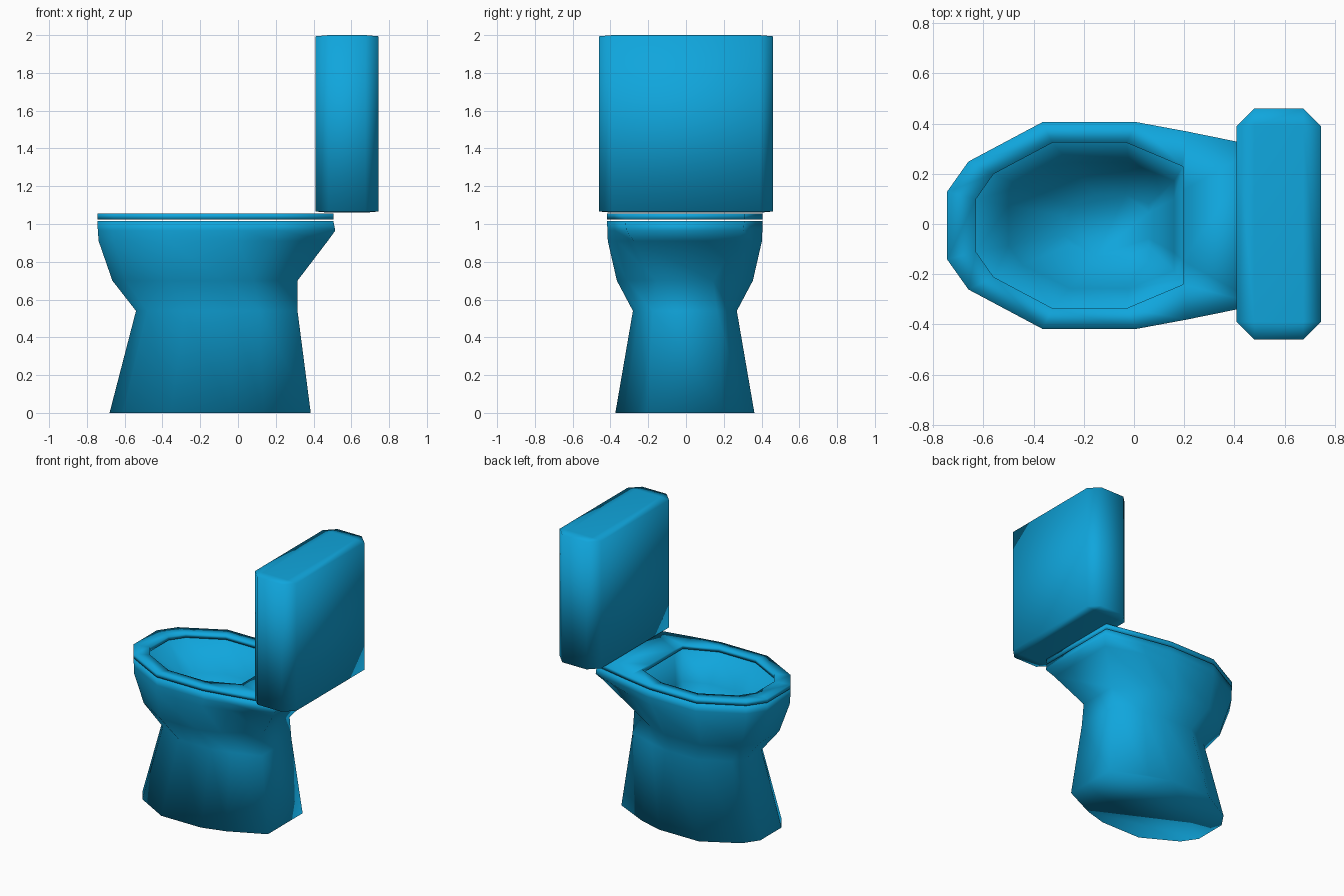
import bpy
import bmesh
from mathutils import Matrix

default = bpy.data.objects.get("Cube")
if default:
    bpy.data.objects.remove(default, do_unlink=True)

BLUE = (0.005, 0.38, 0.72, 1.0)
ceramic = bpy.data.materials.new("blue ceramic")
ceramic.use_nodes = True
ceramic.diffuse_color = BLUE
ceramic.node_tree.nodes["Principled BSDF"].inputs["Base Color"].default_value = BLUE

SHIFT = -0.006  # sideways offset of the bowl

# Half outlines, running from the front tip to the back
RIM = [(-0.745, 0.135), (-0.66, 0.255), (-0.365, 0.412),
       (0.01, 0.412), (0.21, 0.375), (0.505, 0.315)]
HOLE = [(-0.63, 0.105), (-0.56, 0.205), (-0.325, 0.33),
        (-0.03, 0.33), (0.195, 0.235), (0.195, 0.14)]


def finish(name, bm):
    """Turn a bmesh into a smooth shaded object."""
    bmesh.ops.recalc_face_normals(bm, faces=bm.faces)
    for face in bm.faces:
        face.smooth = True
    mesh = bpy.data.meshes.new(name)
    bm.to_mesh(mesh)
    bm.free()
    mesh.materials.append(ceramic)
    obj = bpy.data.objects.new(name, mesh)
    bpy.context.collection.objects.link(obj)
    return obj


def mirrored(half, z):
    """Complete a half outline into a closed ring at height z."""
    points = half + [(x, -y) for x, y in reversed(half)]
    return [(x, y + SHIFT, z) for x, y in points]


def body_ring(z, front, back, side, back_side):
    """Refit the rim outline to the given extents and back width."""
    x_min, x_max = RIM[0][0], RIM[-1][0]
    fit = side / RIM[2][1]
    half = [(front + (x - x_min) / (x_max - x_min) * (back - front), y * fit)
            for x, y in RIM]
    half[-1] = (back, back_side)
    half[-2] = (half[-2][0], half[-2][1] * 0.7 + (side + back_side) * 0.15)
    return mirrored(half, z)


def bowl_ring(z, center, scale_x, scale_y):
    """Shrink the hole outline about its middle."""
    middle = (HOLE[0][0] + HOLE[-1][0]) / 2
    return mirrored([(center + (x - middle) * scale_x, y * scale_y)
                     for x, y in HOLE], z)


def loft(name, rings, closed=False):
    """Skin a stack of rings, either capped or joined into a loop."""
    bm = bmesh.new()
    loops = [[bm.verts.new(p) for p in ring] for ring in rings]
    pairs = list(zip(loops, loops[1:]))
    if closed:
        pairs.append((loops[-1], loops[0]))
    else:
        bm.faces.new(loops[0])
        bm.faces.new(loops[-1])
    for low, high in pairs:
        count = len(low)
        for i in range(count):
            j = (i + 1) % count
            bm.faces.new((low[i], low[j], high[j], high[i]))
    return finish(name, bm)


# Pedestal and bowl: up the outside, over the rim, down the inside
loft("pedestal_bowl", [
    body_ring(0.0, -0.68, 0.385, 0.368, 0.2),
    body_ring(0.54, -0.54, 0.315, 0.275, 0.17),
    body_ring(0.7, -0.665, 0.315, 0.36, 0.15),
    body_ring(0.91, -0.738, 0.475, 0.408, 0.27),
    body_ring(0.965, -0.742, 0.515, 0.41, 0.31),
    mirrored(RIM, 1.015),
    mirrored(HOLE, 1.015),
    bowl_ring(0.82, -0.17, 0.8, 0.76),
    bowl_ring(0.6, -0.11, 0.41, 0.37),
])

# Seat ring
loft("seat", [
    mirrored(HOLE, 1.025),
    mirrored(RIM, 1.025),
    mirrored(RIM, 1.055),
    mirrored(HOLE, 1.055),
], closed=True)

# Tank: bevelled block, flattened so its top and bottom bevels are shallow
BEVEL = 0.07
SQUASH = 0.09
bm = bmesh.new()
bmesh.ops.create_cube(bm, size=1)
bmesh.ops.scale(bm, vec=(0.335, 0.92, 0.94 / SQUASH), verts=bm.verts)
bmesh.ops.bevel(bm, geom=list(bm.edges), offset=BEVEL, segments=1,
                affect='EDGES', profile=0.5)
bmesh.ops.scale(bm, vec=(1, 1, SQUASH), verts=bm.verts)
bmesh.ops.transform(bm, matrix=Matrix.Translation((0.577, 0, 1.53)),
                    verts=bm.verts)
finish("tank", bm)
